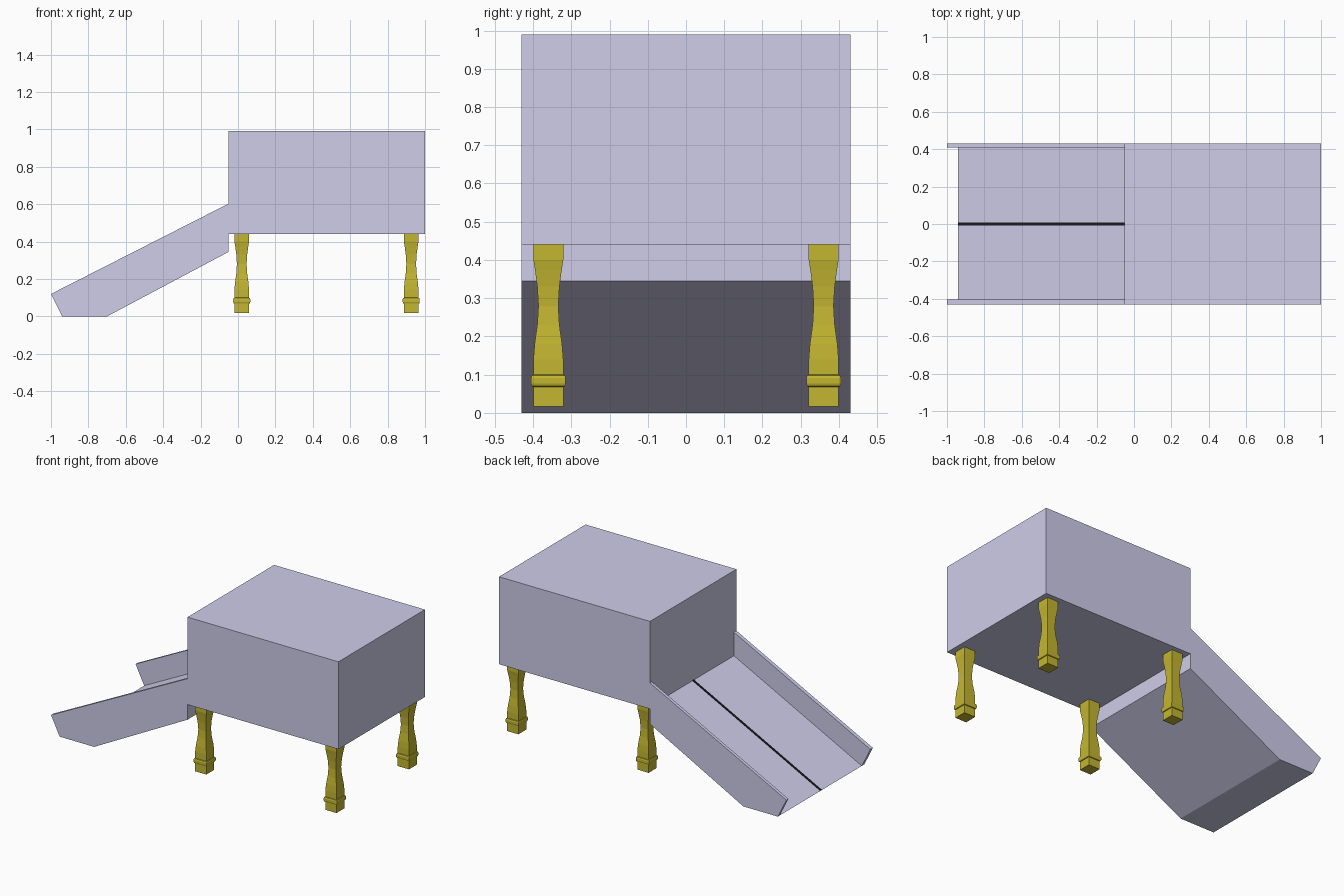
import bpy, bmesh

if "Cube" in bpy.data.objects:
    bpy.data.objects.remove(bpy.data.objects["Cube"])


def material(name, rgb):
    m = bpy.data.materials.new(name)
    m.diffuse_color = (*rgb, 1)
    m.use_nodes = True
    m.node_tree.nodes["Principled BSDF"].inputs["Base Color"].default_value = m.diffuse_color
    return m


LILAC = material("lilac", (0.62, 0.61, 0.82))
OLIVE = material("olive", (0.55, 0.47, 0.03))
BLACK = material("black", (0.01, 0.01, 0.01))


def finish(name, bm, mat):
    me = bpy.data.meshes.new(name)
    bm.to_mesh(me)
    bm.free()
    me.materials.append(mat)
    ob = bpy.data.objects.new(name, me)
    bpy.context.collection.objects.link(ob)
    return ob


def prism(name, profile, y0, y1, mat):
    """Extrude an x-z outline from y0 to y1."""
    bm = bmesh.new()
    face = bm.faces.new([bm.verts.new((x, y0, z)) for x, z in profile])
    ext = bmesh.ops.extrude_face_region(bm, geom=[face])["geom"]
    verts = [g for g in ext if isinstance(g, bmesh.types.BMVert)]
    bmesh.ops.translate(bm, verts=verts, vec=(0, y1 - y0, 0))
    bmesh.ops.recalc_face_normals(bm, faces=bm.faces)
    return finish(name, bm, mat)


def open_box(bm, lo, hi):
    """Box without its -x face; returns the rim edges."""
    verts = bmesh.ops.create_cube(bm, size=1)["verts"]
    for v in verts:
        v.co = [hi[i] if v.co[i] > 0 else lo[i] for i in range(3)]
    x0 = [v for v in verts if abs(v.co.x - lo[0]) < 1e-6]
    mouth = next(f for f in x0[0].link_faces if all(v in x0 for v in f.verts))
    rim = list(mouth.edges)
    bmesh.ops.delete(bm, geom=[mouth], context='FACES_ONLY')
    return rim


X0, FLOOR, YL, YR = -0.05, 0.455, -0.405, 0.41

# Hollow house, open toward the ramp
bm = bmesh.new()
rim = open_box(bm, (X0, -0.43, 0.44), (1.0, 0.43, 0.99))
rim += open_box(bm, (X0, YL, FLOOR), (0.98, YR, 0.965))
bmesh.ops.bridge_loops(bm, edges=rim)
bmesh.ops.recalc_face_normals(bm, faces=bm.faces)
finish("house_shell", bm, LILAC)

# Ramp and its side walls
prism("ramp", [(X0, FLOOR), (-0.94, 0), (-0.70, 0), (X0, 0.345)], YL, YR, LILAC)
side = [(X0, 0.603), (-1.0, 0.12), (-0.94, 0), (-0.70, 0), (X0, 0.345)]
prism("ramp_side_front", side, -0.43, YL, LILAC)
prism("ramp_side_back", side, YR, 0.43, LILAC)

# Centre line running down the floor and ramp
line = [(0.98, FLOOR), (X0, FLOOR), (-0.94, 0)]
prism("centre_line", line + [(x, z + 0.003) for x, z in reversed(line)],
      -0.007, 0.007, BLACK)

# Square turned legs: (half width, z)
LEG = [(0.039, 0.017), (0.039, 0.068), (0.043, 0.070), (0.0455, 0.077),
       (0.0455, 0.091), (0.043, 0.098), (0.039, 0.100), (0.039, 0.14),
       (0.036, 0.18), (0.029, 0.23), (0.026, 0.28), (0.029, 0.33),
       (0.035, 0.375), (0.039, 0.40), (0.039, 0.44)]


def leg(name, cx, cy):
    bm = bmesh.new()
    rings = [[bm.verts.new((cx + sx * w, cy + sy * w, z))
              for sx, sy in ((-1, -1), (1, -1), (1, 1), (-1, 1))]
             for w, z in LEG]
    for a, b in zip(rings, rings[1:]):
        for i in range(4):
            j = (i + 1) % 4
            bm.faces.new((a[i], a[j], b[j], b[i]))
    bm.faces.new(rings[0][::-1])
    bm.faces.new(rings[-1])
    finish(name, bm, OLIVE)


for xname, x in (("left", 0.02), ("right", 0.926)):
    for yname, y in (("front", -0.36), ("back", 0.36)):
        leg(f"{yname}_{xname}_leg", x, y)
